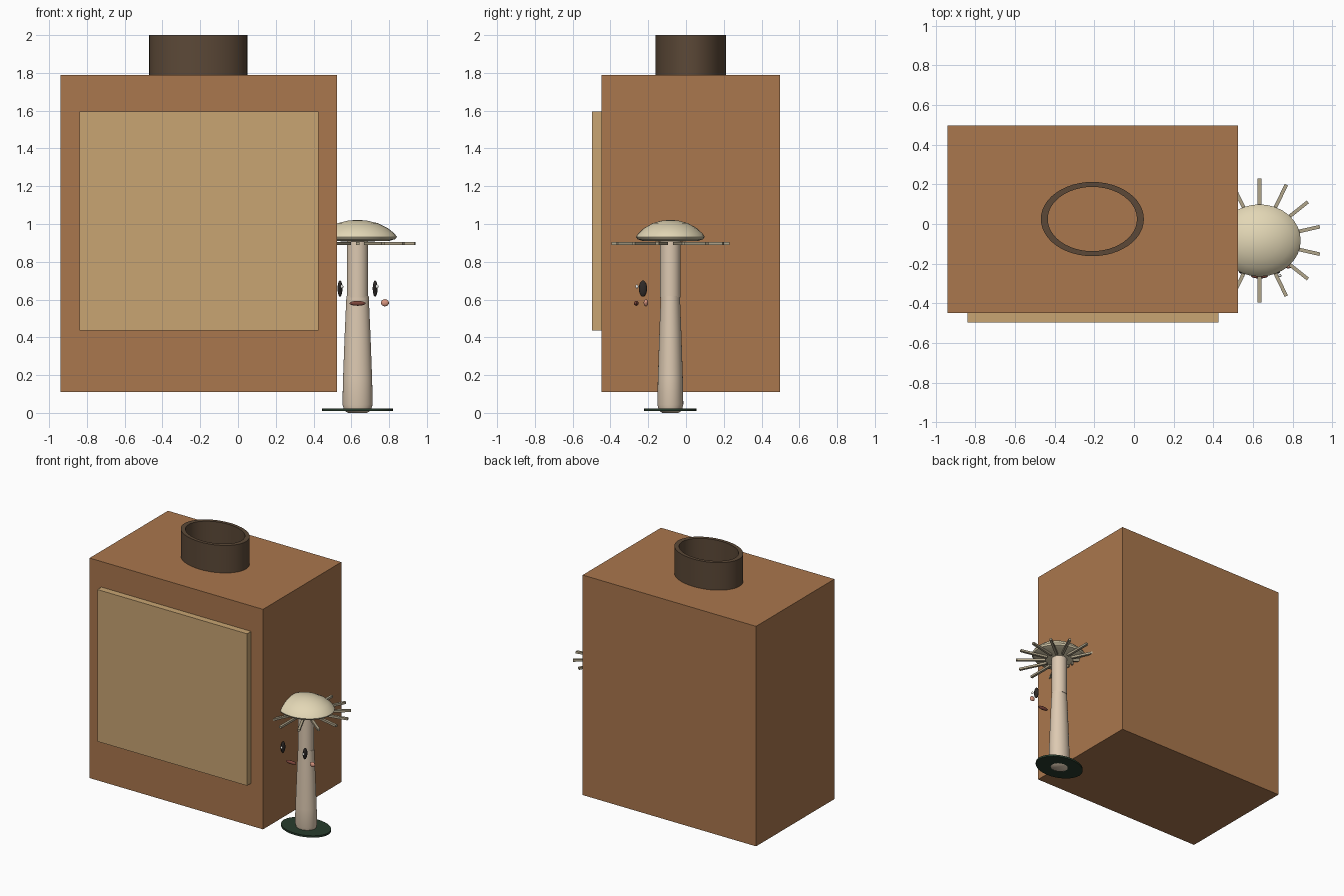
import bpy, bmesh, math
from mathutils import Matrix, Vector

if "Cube" in bpy.data.objects:
    bpy.data.objects.remove(bpy.data.objects["Cube"])


def material(name, rgb):
    m = bpy.data.materials.new(name)
    m.diffuse_color = [(c / 255) ** 2.2 for c in rgb] + [1]
    m.use_nodes = True
    m.node_tree.nodes["Principled BSDF"].inputs["Base Color"].default_value = m.diffuse_color
    return m


CLAY = material("clay", (168, 118, 78))
TAN = material("tan", (199, 163, 114))
DARK = material("dark_brown", (92, 74, 58))
CREAM = material("cream", (226, 214, 180))
STEM = material("stem_beige", (220, 200, 176))
GILL = material("gill", (176, 164, 138))
BLACK = material("black", (50, 46, 44))
WHITE = material("white", (245, 245, 240))
RED = material("mouth_red", (125, 72, 62))
PINK = material("blush", (218, 150, 128))
GREEN = material("dark_green", (44, 62, 48))


def finish(name, bm, mat, smooth=True):
    bmesh.ops.recalc_face_normals(bm, faces=bm.faces)
    me = bpy.data.meshes.new(name)
    bm.to_mesh(me)
    bm.free()
    me.materials.append(mat)
    ob = bpy.data.objects.new(name, me)
    bpy.context.collection.objects.link(ob)
    if smooth:
        bpy.ops.object.select_all(action='DESELECT')
        ob.select_set(True)
        bpy.context.view_layer.objects.active = ob
        bpy.ops.object.shade_smooth_by_angle(angle=math.radians(35))
    return ob


def box(name, lo, hi, mat):
    lo, hi = Vector(lo), Vector(hi)
    bm = bmesh.new()
    bmesh.ops.create_cube(bm, size=1, matrix=Matrix.Translation((lo + hi) / 2)
                          @ Matrix.Diagonal((*(hi - lo), 1)))
    return finish(name, bm, mat, False)


def lathe(name, profile, centre, mat, y_scale=1.0, steps=32, closed=False):
    """Spin an (r, z) profile round a vertical axis, squashed in y."""
    bm = bmesh.new()
    vs = [bm.verts.new((r, 0, z)) for r, z in profile]
    es = [bm.edges.new(p) for p in zip(vs, vs[1:])]
    if closed:
        es.append(bm.edges.new((vs[-1], vs[0])))
    bmesh.ops.spin(bm, geom=vs + es, axis=(0, 0, 1), cent=(0, 0, 0),
                   angle=math.tau, steps=steps)
    bmesh.ops.remove_doubles(bm, verts=bm.verts, dist=1e-5)
    bm.transform(Matrix.Translation((*centre, 0)) @ Matrix.Diagonal((1, y_scale, 1, 1)))
    return finish(name, bm, mat)


def ellipsoid(name, centre, radii, mat):
    bm = bmesh.new()
    bmesh.ops.create_uvsphere(bm, u_segments=16, v_segments=10, radius=1,
                              matrix=Matrix.Translation(centre)
                              @ Matrix.Diagonal((*radii, 1)))
    return finish(name, bm, mat)


# Block body, front panel and oval chimney
box("body", (-0.94, -0.448, 0.11), (0.525, 0.497, 1.79), CLAY)
box("front_panel", (-0.84, -0.497, 0.435), (0.425, -0.44, 1.595), TAN)
lathe("chimney", [(0.26, 1.78), (0.26, 2.0), (0.225, 2.0), (0.225, 1.78)],
      (-0.21, 0.025), DARK, 0.72, 48, True)

# Mushroom base, stem and cap
C = (0.633, -0.083)
lathe("ground_disc", [(0, 0.009), (0.188, 0.009), (0.188, 0.023), (0, 0.023)],
      C, GREEN, 0.735)
lathe("lower_stem", [(0, 0), (0.05, 0), (0.07, 0.012), (0.08, 0.045), (0.077, 0.18),
                     (0.068, 0.42), (0.059, 0.62), (0, 0.62)], C, STEM, 0.86)
lathe("upper_stem", [(0, 0.61), (0.056, 0.61), (0.056, 0.92), (0, 0.92)], C, STEM, 0.97)
lathe("cap", [(0, 1.022), (0.05, 1.018), (0.107, 1.004), (0.16, 0.978), (0.195, 0.95),
              (0.208, 0.932), (0.2, 0.92), (0.17, 0.911), (0, 0.906)], C, CREAM, 0.875)

# Fourteen gill spokes
bm = bmesh.new()
for i in range(14):
    bmesh.ops.create_cube(bm, size=1, matrix=Matrix.Translation((*C, 0.898))
                          @ Matrix.Rotation(math.pi / 2 + math.tau * i / 14, 4, 'Z')
                          @ Matrix.Translation((0.205, 0, 0))
                          @ Matrix.Diagonal((0.214, 0.018, 0.016, 1)))
finish("gills", bm, GILL, False)

# Face: mirrored eyes, glints and cheeks, plus the mouth
for side, s in (("left", -1), ("right", 1)):
    ellipsoid(side + "_eye", (C[0] + s * 0.093, -0.228, 0.658), (0.013, 0.022, 0.043), BLACK)
    ellipsoid(side + "_glint", (C[0] + s * 0.093 + 0.01, -0.26, 0.669), (0.008, 0.008, 0.01), WHITE)
    ellipsoid(side + "_cheek", (C[0] + s * 0.145, -0.212, 0.583), (0.021, 0.012, 0.019), PINK)
ellipsoid("mouth", (C[0], -0.263, 0.58), (0.043, 0.012, 0.013), RED)
